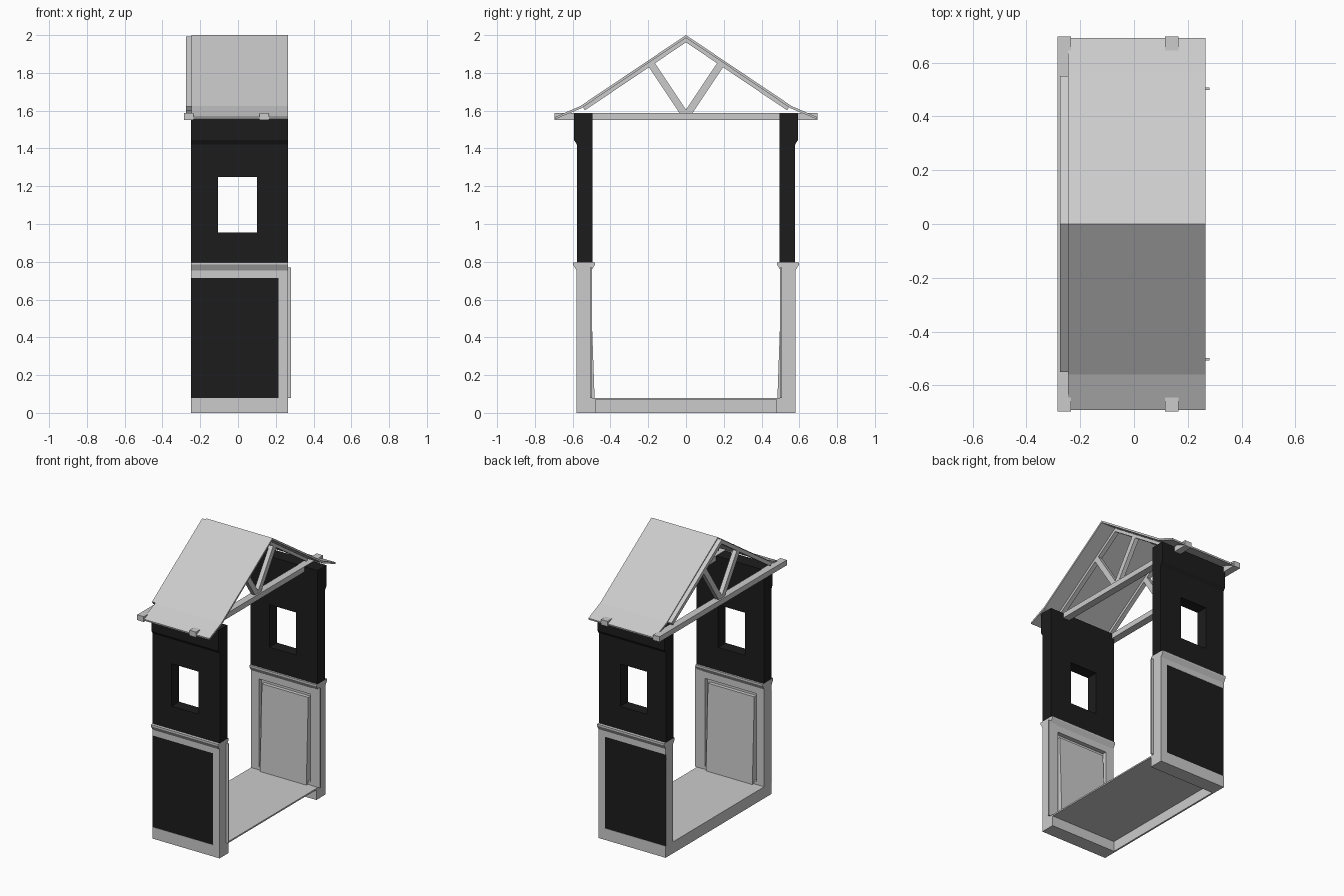
import bpy, bmesh, math
from mathutils import Vector

if "Cube" in bpy.data.objects:
    bpy.data.objects.remove(bpy.data.objects["Cube"])

dark = bpy.data.materials.new("dark_wall")
dark.diffuse_color = (0.012, 0.012, 0.012, 1)
dark.use_nodes = True
dark.node_tree.nodes["Principled BSDF"].inputs["Base Color"].default_value = dark.diffuse_color


def prism(name, profile, x0, x1, mirror=True, mat=None):
    """Extrude a (y, z) profile from x0 to x1, optionally mirrored to -y."""
    bm = bmesh.new()
    f = bm.faces.new([bm.verts.new((x0, y, z)) for y, z in profile])
    r = bmesh.ops.extrude_face_region(bm, geom=[f])
    vs = [v for v in r["geom"] if isinstance(v, bmesh.types.BMVert)]
    bmesh.ops.translate(bm, verts=vs, vec=(x1 - x0, 0, 0))
    bmesh.ops.recalc_face_normals(bm, faces=bm.faces[:])
    me = bpy.data.meshes.new(name)
    bm.to_mesh(me)
    bm.free()
    ob = bpy.data.objects.new(name, me)
    bpy.context.collection.objects.link(ob)
    if mat:
        me.materials.append(mat)
    if mirror:
        ob.modifiers.new("mirror", "MIRROR").use_axis = (False, True, False)
    return ob


def box(name, x, y, z, mirror=True, mat=None):
    return prism(name, [(y[0], z[0]), (y[1], z[0]), (y[1], z[1]), (y[0], z[1])],
                 x[0], x[1], mirror, mat)


def bar(name, a, b, width, x0, x1):
    """Straight timber between two (y, z) points."""
    a, b = Vector(a), Vector(b)
    d = (b - a).normalized() * width / 2
    n = Vector((-d.y, d.x))
    return prism(name, [a + n, b + n, b - n, a - n], x0, x1)


def cut(ob, cutter):
    """Subtract a cutter before mirroring, then remove it."""
    cutter.hide_render = True
    m = ob.modifiers.new("cut", "BOOLEAN")
    m.operation, m.solver, m.object = "DIFFERENCE", "EXACT", cutter
    bpy.context.view_layer.objects.active = ob
    ob.modifiers.move(len(ob.modifiers) - 1, 0)
    bpy.ops.object.modifier_apply(modifier="cut")
    bpy.data.objects.remove(cutter)


XL, XR = -0.25, 0.265

# Floor sheet and the fascia along its left edge
box("floor", (XL, XR), (-0.49, 0.49), (0.07, 0.08), mirror=False)
box("floor_fascia", (XL, XL + 0.012), (-0.49, 0.49), (0, 0.08), mirror=False)

# Lower wall: plinth, body recessed on the inside, and a flared ledge on top
box("plinth", (XL, XR), (0.48, 0.58), (0, 0.08))
body = box("lower_wall", (XL, XR), (0.50, 0.575), (0.08, 0.77))
cut(body, box("recess_cutter", (-0.19, 0.205), (0.4, 0.53), (0.10, 0.71), mirror=False))
prism("ledge", [(0.50, 0.755), (0.58, 0.755), (0.598, 0.785), (0.598, 0.797),
                (0.482, 0.797), (0.482, 0.785)], XL, XR)

# Outer cladding: dark panel with a pale edge strip and top rail
box("outer_panel", (XL, 0.215), (0.573, 0.578), (0.08, 0.715), mat=dark)
box("outer_edge_strip", (0.215, XR), (0.573, 0.58), (0.08, 0.76))
box("outer_top_rail", (XL, 0.215), (0.573, 0.58), (0.715, 0.76))

# Inner leaning board and the thin trim that passes the wall end
prism("inner_board", [(0.484, 0.08), (0.54, 0.08), (0.54, 0.68), (0.505, 0.68)],
      -0.17, 0.185)
box("end_trim", (0.22, 0.281), (0.498, 0.508), (0.08, 0.77))

# Upper wall with projecting head and window opening
wall = prism("upper_wall", [(0.495, 0.797), (0.577, 0.797), (0.577, 1.42), (0.593, 1.445),
                            (0.593, 1.585), (0.495, 1.585)], XL, XR, mat=dark)
cut(wall, box("window_cutter", (-0.105, 0.1), (0.4, 0.7), (0.955, 1.25), mirror=False))

# Two roof trusses: tie beam, rafters and web struts
for tag, c in (("left", -0.26), ("right", 0.14)):
    box(f"tie_beam_{tag}", (c - 0.025, c + 0.025), (-0.697, 0.697), (1.55, 1.587), mirror=False)
    r0, r1 = c - 0.015, c + 0.015
    prism(f"rafter_{tag}", [(0, 1.992), (0.55, 1.623), (0.535, 1.602), (0, 1.962)], r0, r1)
    bar(f"strut_{tag}", (0.008, 1.582), (0.19, 1.855), 0.038, r0, r1)

# Roof sheet with flared eaves
prism("roof", [(0, 2.0), (0.56, 1.624), (0.692, 1.567), (0.69, 1.556),
               (0.555, 1.612), (0, 1.986)], -0.245, XR)
